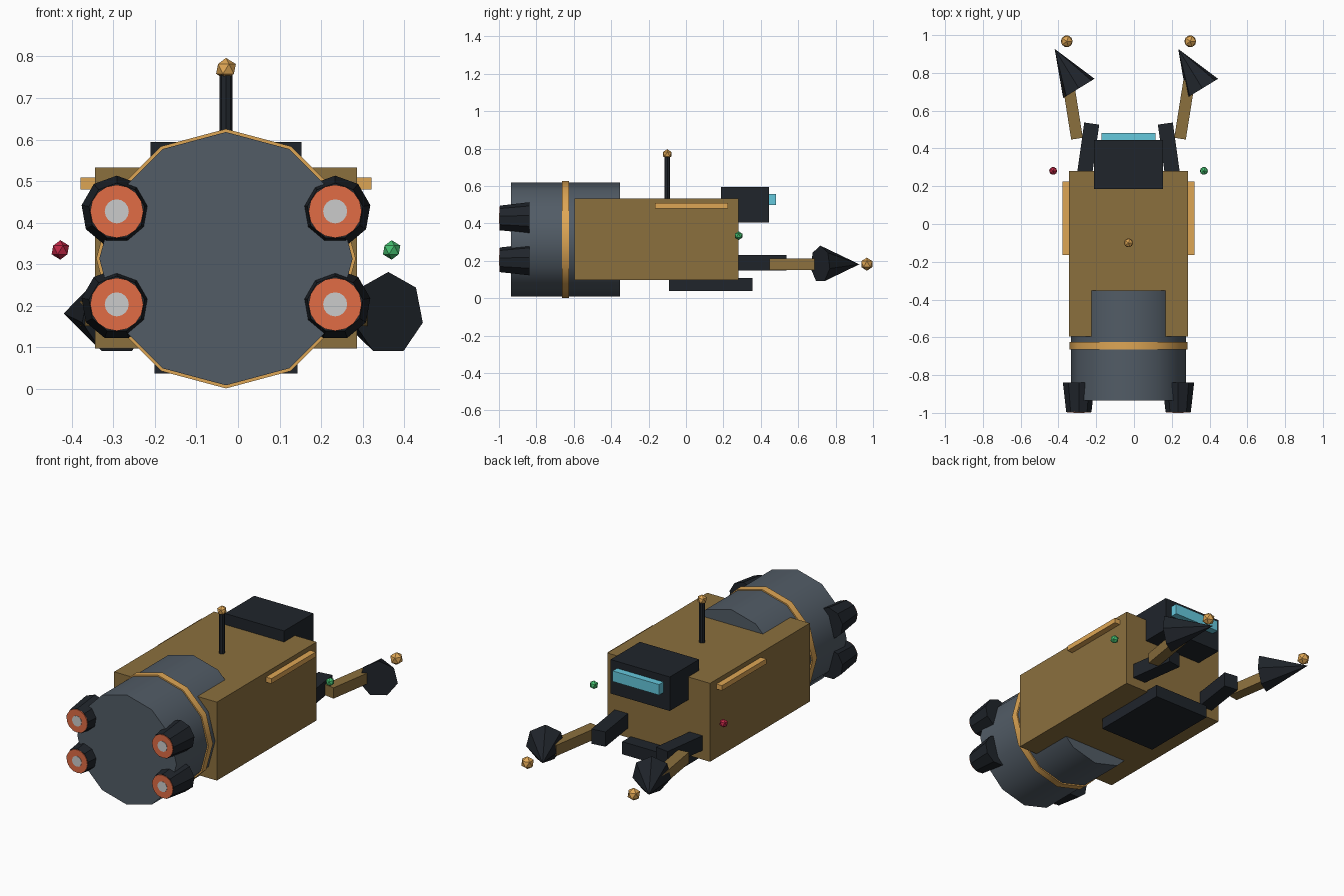
import bpy, bmesh, math
from mathutils import Vector, Matrix

if "Cube" in bpy.data.objects:
    bpy.data.objects.remove(bpy.data.objects["Cube"])

CX = -0.029   # symmetry axis of the hull
CZ = 0.313    # height of the engine axis


def mat(name, r, g, b):
    m = bpy.data.materials.new(name)
    m.diffuse_color = (r, g, b, 1)
    m.use_nodes = True
    m.node_tree.nodes["Principled BSDF"].inputs["Base Color"].default_value = m.diffuse_color
    return m


HULL = mat("hull_ochre", 0.26, 0.16, 0.048)
STEEL = mat("steel", 0.084, 0.107, 0.133)
DARK = mat("dark_metal", 0.014, 0.018, 0.024)
AMBER = mat("amber", 0.73, 0.38, 0.09)
FLAME = mat("flame_orange", 0.75, 0.15, 0.06)
GLASS = mat("glass_cyan", 0.13, 0.58, 0.72)
RED = mat("red_light", 0.52, 0.02, 0.06)
GREEN = mat("green_light", 0.06, 0.52, 0.16)


def finish(bm, name, m):
    bmesh.ops.recalc_face_normals(bm, faces=bm.faces)
    me = bpy.data.meshes.new(name)
    bm.to_mesh(me)
    bm.free()
    ob = bpy.data.objects.new(name, me)
    bpy.context.collection.objects.link(ob)
    if m:
        me.materials.append(m)
    return ob


def box(name, m, size, loc, yaw=0):
    bm = bmesh.new()
    bmesh.ops.create_cube(bm, size=1)
    bm.transform(Matrix.Translation(loc) @ Matrix.Rotation(yaw, 4, 'Z')
                 @ Matrix.Diagonal((*size, 1)))
    return finish(bm, name, m)


def ball(name, m, r, loc):
    bm = bmesh.new()
    bmesh.ops.create_icosphere(bm, subdivisions=1, radius=r)
    bm.transform(Matrix.Translation(loc))
    return finish(bm, name, m)


def tube(name, m, p0, p1, r0, r1, n, up=(0, 0, 1)):
    """Capped frustum from p0 to p1, one corner pointing along up; r1 = 0 gives a point."""
    bm = bmesh.new()
    p0, p1, up = Vector(p0), Vector(p1), Vector(up)
    side = (p1 - p0).normalized().cross(up)

    def ring(p, r):
        angs = [2 * math.pi * i / n for i in range(n)]
        return [bm.verts.new(p + r * (math.cos(a) * up + math.sin(a) * side)) for a in angs]

    a = ring(p0, r0)
    bm.faces.new(a)
    if r1 > 0:
        b = ring(p1, r1)
        bm.faces.new(b)
    else:
        tip = bm.verts.new(p1)
    for i in range(n):
        j = (i + 1) % n
        bm.faces.new((a[i], a[j], b[j], b[i]) if r1 > 0 else (a[i], a[j], tip))
    return finish(bm, name, m)


def smooth(ob):
    bpy.ops.object.select_all(action='DESELECT')
    ob.select_set(True)
    bpy.context.view_layer.objects.active = ob
    bpy.ops.object.shade_smooth_by_angle(angle=math.radians(35))


# Hull, belly plate, cabin and visor
box("hull", HULL, (0.632, 0.877, 0.436), (CX, -0.157, 0.315))
box("belly_plate", DARK, (0.344, 0.446, 0.07), (CX, 0.133, 0.072))
box("cabin", DARK, (0.364, 0.257, 0.189), (CX, 0.315, 0.500))
box("visor", GLASS, (0.286, 0.06, 0.059), (CX, 0.452, 0.527))

# Engine drum and its band
smooth(tube("engine_drum", STEEL, (CX, -0.935, CZ), (CX, -0.353, CZ), 0.305, 0.305, 12))
smooth(tube("drum_band", AMBER, (CX, -0.664, CZ), (CX, -0.625, CZ), 0.3125, 0.3125, 12))

# Antenna
tube("antenna_mast", DARK, (CX, -0.1, 0.52), (CX, -0.1, 0.76), 0.0155, 0.0155, 8, up=(0, 1, 0))
ball("antenna_tip", AMBER, 0.0265, (CX, -0.1, 0.77))

# Four thrusters with glowing ends
for s in (-1, 1):
    for t in (-1, 1):
        x, z = CX + s * 0.263, 0.315 + t * 0.112
        tube("thruster", DARK, (x, -0.838, z), (x, -0.994, z), 0.086, 0.068, 9)
        tube("thruster_glow", FLAME, (x, -0.98, z), (x, -0.998, z), 0.064, 0.064, 16)
        tube("thruster_core", None, (x, -0.98, z), (x, -1.0, z), 0.029, 0.029, 16)

# Side rails, navigation lights and arms
for s, side, light in ((-1, "left", RED), (1, "right", GREEN)):
    box(side + "_rail", AMBER, (0.034, 0.39, 0.028), (CX + s * 0.333, 0.03, 0.494))
    ball(side + "_light", light, 0.0235, (CX + s * 0.399, 0.281, 0.334))
    box(side + "_shoulder", DARK, (0.08, 0.29, 0.082), (CX + s * 0.215, 0.388, 0.189),
        yaw=s * math.radians(8))
    box(side + "_forearm", HULL, (0.062, 0.31, 0.06), (CX + s * 0.297, 0.605, 0.181),
        yaw=-s * math.radians(9))
    # both claws lean the same way
    c = CX + s * 0.327
    tube(side + "_claw", DARK, (c + 0.064, 0.718, 0.181), (c - 0.064, 0.927, 0.181), 0.1, 0, 7)
    ball(side + "_claw_light", AMBER, 0.035, (c, 0.967, 0.182))
